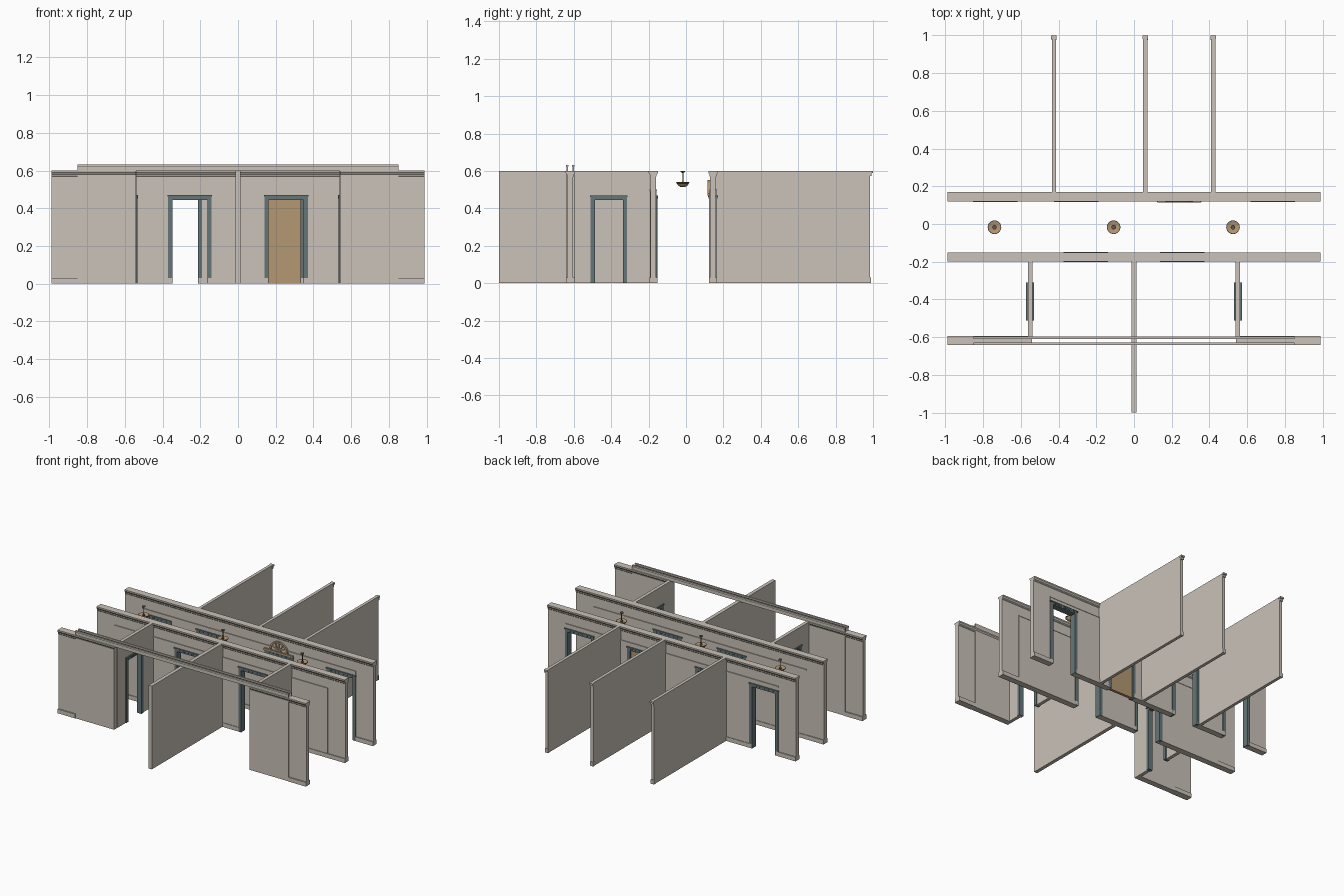
import bpy, bmesh, math
from mathutils import Vector

if "Cube" in bpy.data.objects:
    bpy.data.objects.remove(bpy.data.objects["Cube"])


def material(name, rgb):
    m = bpy.data.materials.new(name)
    m.use_nodes = True
    m.diffuse_color = (*rgb, 1)
    m.node_tree.nodes["Principled BSDF"].inputs["Base Color"].default_value = (*rgb, 1)
    return m


PLASTER = material("warm grey plaster", (0.59, 0.54, 0.48))
TRIM = material("slate trim", (0.13, 0.18, 0.19))
WOOD = material("tan wood", (0.46, 0.31, 0.17))
METAL = material("dark bronze", (0.12, 0.09, 0.07))


def finish(name, bm, mat):
    bmesh.ops.recalc_face_normals(bm, faces=bm.faces)
    mesh = bpy.data.meshes.new(name)
    bm.to_mesh(mesh)
    bm.free()
    mesh.materials.append(mat)
    ob = bpy.data.objects.new(name, mesh)
    bpy.context.collection.objects.link(ob)
    return ob


def place(axis, u, v, z):
    """u runs along the wall, v runs across it."""
    return Vector((u, v, z)) if axis == "x" else Vector((v, u, z))


def add_box(bm, axis, u, v, z):
    lo, hi = place(axis, u[0], v[0], z[0]), place(axis, u[1], v[1], z[1])
    cube = bmesh.ops.create_cube(bm, size=1)
    for vert in cube["verts"]:
        vert.co = Vector([lo[i] if vert.co[i] < 0 else hi[i] for i in range(3)])


def boxes(name, mat, axis, items):
    bm = bmesh.new()
    for u, v, z in items:
        add_box(bm, axis, u, v, z)
    return finish(name, bm, mat)


DOOR_H = 0.45


def run(name, axis, centre, span, thick, height, doors=()):
    """A wall or skirting run, broken at the door openings."""
    v = (centre - thick / 2, centre + thick / 2)
    items, start = [], span[0]
    for c, w in sorted(doors):
        items.append(((start, c - w / 2), v, (0, height)))
        if height > DOOR_H:
            items.append(((c - w / 2, c + w / 2), v, (DOOR_H, height)))
        start = c + w / 2
    items.append(((start, span[1]), v, (0, height)))
    return boxes(name, PLASTER, axis, items)


def moulding(name, axis, centre, span, profile):
    """Sweep a profile, mirrored across the wall, along a straight run."""
    outline = profile + [(-o, z) for o, z in reversed(profile)]
    bm = bmesh.new()
    ends = [[bm.verts.new(place(axis, u, centre + o, z)) for o, z in outline] for u in span]
    for ring in ends:
        bm.faces.new(ring)
    n = len(outline)
    for i in range(n):
        j = (i + 1) % n
        bm.faces.new((ends[0][i], ends[0][j], ends[1][j], ends[1][i]))
    return finish(name, bm, PLASTER)


CROWN = [(0.015, 0.568), (0.018, 0.572), (0.018, 0.58), (0.025, 0.59), (0.025, 0.6)]


def door_frame(name, axis, centre, c, w, thick=0.044):
    """Jambs, head, projecting cap and a row of small blocks on both sides."""
    v = (centre - thick / 2, centre + thick / 2)
    half, t = w / 2, 0.02
    items = [((c - half - t, c - half + 0.003), v, (0, DOOR_H)),
             ((c + half - 0.003, c + half + t), v, (0, DOOR_H)),
             ((c - half - t, c + half + t), v, (DOOR_H - 0.005, 0.462)),
             ((c - half - t - 0.003, c + half + t + 0.003),
              (v[0] - 0.004, v[1] + 0.004), (0.462, 0.47))]
    count = 14
    for i in range(count):
        u = c - half + w * (i + 0.5) / count
        items.append(((u - 0.004, u + 0.004), (v[0] - 0.003, v[1] + 0.003), (0.453, 0.463)))
    boxes(name, TRIM, axis, items)


# Long corridor walls: wall, raised lower panel, skirting, rail and crown
W = 0.19
LONG = {"back": (0.144, [(-0.735, W), (-0.305, W), (0.24, W), (0.735, W)]),
        "middle": (-0.175, [(-0.255, W), (0.255, W)])}
for label, (y, doors) in LONG.items():
    run(f"{label}_wall", "x", y, (-0.99, 0.99), 0.03, 0.6, doors)
    run(f"{label}_wall_panel", "x", y, (-0.85, 0.85), 0.036, 0.498, doors)
    run(f"{label}_wall_skirting", "x", y, (-0.99, 0.99), 0.044, 0.03, doors)
    boxes(f"{label}_wall_rail", PLASTER, "x",
          [((-0.85, 0.85), (y - 0.021, y + 0.021), (0.494, 0.502))])
    moulding(f"{label}_wall_crown", "x", y, (-0.99, 0.99), CROWN)
    for i, (c, w) in enumerate(doors):
        door_frame(f"{label}_door_frame_{i + 1}", "x", y, c, w)

# Front wall pieces and the side walls with doors
FY = -0.618
for side, s in (("left", 1), ("right", -1)):
    def span(a, b):
        return tuple(sorted((s * a, s * b)))
    run(f"front_wall_{side}", "x", FY, span(0.54, 0.99), 0.03, 0.6)
    run(f"front_wall_panel_{side}", "x", FY, span(0.54, 0.85), 0.042, 0.58)
    run(f"front_wall_skirting_{side}", "x", FY, span(0.85, 0.99), 0.048, 0.03)
    moulding(f"front_wall_crown_{side}", "x", FY, span(0.54, 0.99), CROWN)
    side_door = [(-0.412, 0.155)]
    run(f"side_wall_{side}", "y", s * 0.551, (-0.605, -0.185), 0.024, 0.6, side_door)
    door_frame(f"side_door_frame_{side}", "y", s * 0.551, *side_door[0], thick=0.034)

# Twin rails spanning the front opening
for label, y in (("front", -0.635), ("rear", -0.603)):
    moulding(f"{label}_span_rail", "x", y, (-0.85, 0.85),
             [(0.003, 0.597), (0.003, 0.618), (0.006, 0.624), (0.006, 0.632)])

# Centre wall and back partitions with trimmed ends
run("centre_wall", "y", 0, (-1, -0.185), 0.026, 0.6)
for i, x in enumerate((-0.425, 0.06, 0.42)):
    run(f"partition_{i + 1}", "y", x, (0.15, 0.985), 0.022, 0.6)
    boxes(f"partition_end_trim_{i + 1}", PLASTER, "y",
          [((0.975, 0.99), (x - 0.013, x + 0.013), (0, 0.03)),
           ((0.98, 0.992), (x - 0.012, x + 0.012), (0.572, 0.588)),
           ((0.98, 1.0), (x - 0.014, x + 0.014), (0.588, 0.6))])

# Wooden double door with a half-round fan above it
BY, DX = LONG["back"][0], 0.24
boxes("double_door", WOOD, "x",
      [((DX - 0.095, DX - 0.001), (BY - 0.01, BY + 0.01), (0, DOOR_H)),
       ((DX + 0.001, DX + 0.095), (BY - 0.01, BY + 0.01), (0, DOOR_H)),
       ((DX - 0.004, DX + 0.004), (BY - 0.008, BY + 0.008), (0, DOOR_H))])
boxes("fan_sill", WOOD, "x", [((DX - 0.115, DX + 0.115), (BY - 0.03, BY - 0.012), (0.47, 0.48))])


def half_ring(name, mat, inner, outer, y, steps=16):
    bm = bmesh.new()
    rows = []
    for i in range(steps + 1):
        a = math.pi * i / steps
        rows.append([bm.verts.new((DX + r * math.cos(a), yy, 0.478 + r * math.sin(a)))
                     for r, yy in ((inner, y[0]), (outer, y[0]), (outer, y[1]), (inner, y[1]))])
    for p, q in zip(rows, rows[1:]):
        for k in range(4):
            m = (k + 1) % 4
            bm.faces.new((p[k], p[m], q[m], q[k]))
    bm.faces.new(rows[0])
    bm.faces.new(rows[-1])
    finish(name, bm, mat)


half_ring("fan_arch", WOOD, 0.062, 0.074, (BY - 0.028, BY - 0.012))
half_ring("fan_hub", WOOD, 0.008, 0.02, (BY - 0.026, BY - 0.012))
bm = bmesh.new()
for i in range(1, 6):
    a = math.pi * i / 6
    first = len(bm.verts)
    add_box(bm, "x", (0.018, 0.064), (BY - 0.024, BY - 0.012), (-0.002, 0.002))
    bm.verts.ensure_lookup_table()
    for vert in bm.verts[first:]:
        r, h = vert.co.x, vert.co.z
        vert.co.x = DX + r * math.cos(a) - h * math.sin(a)
        vert.co.z = 0.478 + r * math.sin(a) + h * math.cos(a)
finish("fan_spokes", bm, WOOD)


# Pendant lamps: turned bowl, with stem and ceiling rose
def turned(name, mat, x, y, profile, steps=24):
    bm = bmesh.new()
    verts = [bm.verts.new((r, 0, z)) for r, z in profile]
    edges = [bm.edges.new(pair) for pair in zip(verts, verts[1:])]
    bmesh.ops.spin(bm, geom=verts + edges, cent=(0, 0, 0), axis=(0, 0, 1),
                   angle=math.tau, steps=steps)
    bmesh.ops.remove_doubles(bm, verts=bm.verts, dist=0.0001)
    bmesh.ops.translate(bm, verts=bm.verts, vec=(x, y, 0))
    ob = finish(name, bm, mat)
    bpy.ops.object.select_all(action="DESELECT")
    bpy.context.view_layer.objects.active = ob
    ob.select_set(True)
    bpy.ops.object.shade_smooth_by_angle(angle=math.radians(35))


for i, x in enumerate((-0.74, -0.108, 0.525)):
    turned(f"lamp_bowl_{i + 1}", WOOD, x, -0.017,
           [(0, 0.513), (0.014, 0.515), (0.026, 0.523), (0.035, 0.538), (0.033, 0.54), (0, 0.53)])
    turned(f"lamp_rim_{i + 1}", METAL, x, -0.017,
           [(0.033, 0.534), (0.036, 0.535), (0.036, 0.539), (0.033, 0.54), (0.033, 0.534)])
    turned(f"lamp_stem_{i + 1}", METAL, x, -0.017,
           [(0, 0.53), (0.008, 0.532), (0.008, 0.538), (0.003, 0.545), (0.003, 0.59),
            (0.011, 0.594), (0.012, 0.6), (0, 0.6)])
